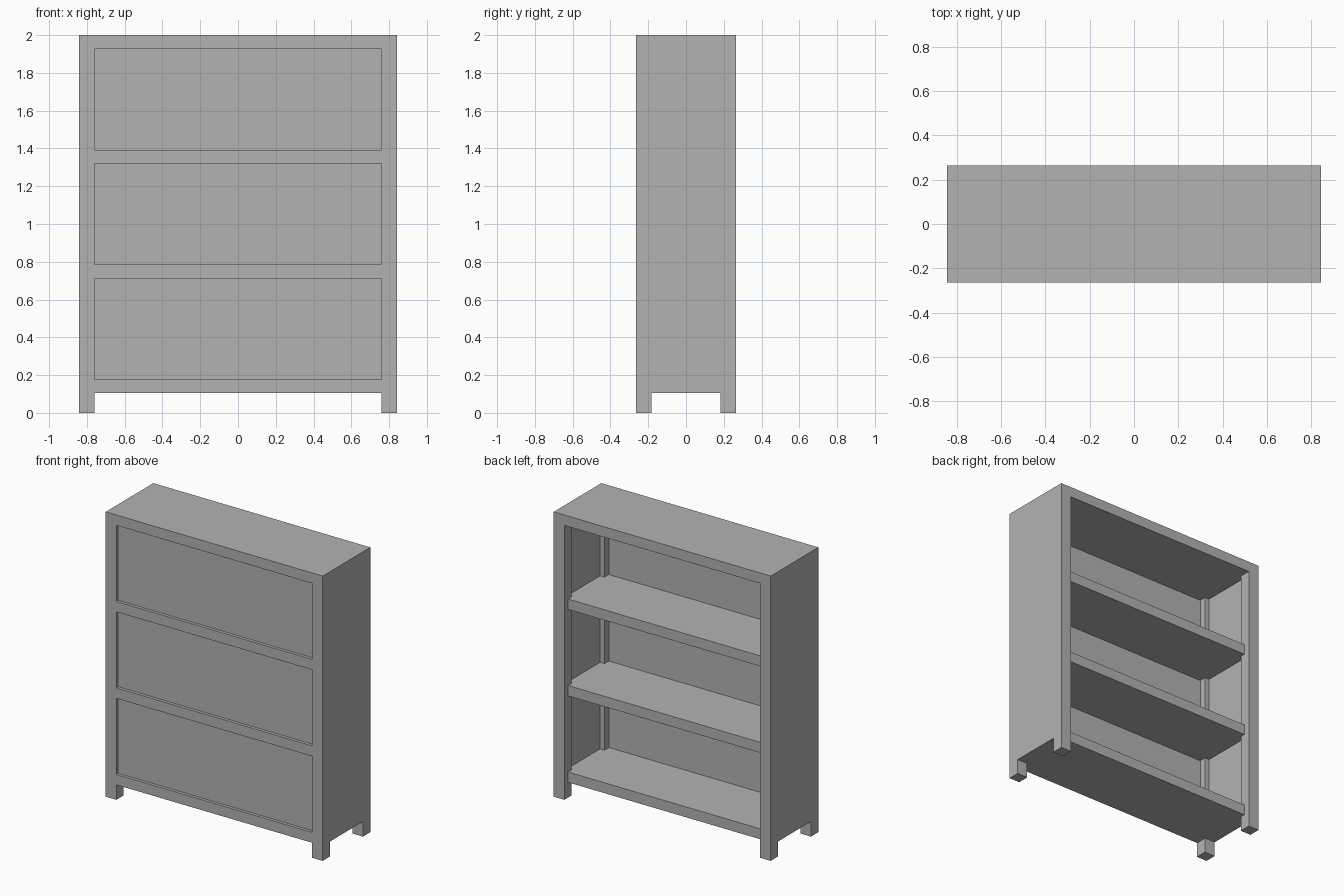
import bpy
import bmesh

default = bpy.data.objects.get("Cube")
if default:
    bpy.data.objects.remove(default, do_unlink=True)

# Overall half sizes and key lines
W, D, H = 0.843, 0.264, 2.0
POST = 0.082              # square post thickness
IX, IY = W - POST, D - POST
WALL_X = 0.795            # inner face of the side walls
BASE_Z, BOARD = 0.105, 0.073
SHELF_BACK = 0.22

grey = bpy.data.materials.new("plain_grey")
grey.use_nodes = True
colour = (0.45, 0.45, 0.45, 1)
grey.diffuse_color = colour
grey.node_tree.nodes["Principled BSDF"].inputs["Base Color"].default_value = colour


def prism(name, outline, z0, z1):
    """Extrude a flat outline from z0 up to z1."""
    bm = bmesh.new()
    face = bm.faces.new([bm.verts.new((x, y, z0)) for x, y in outline])
    made = bmesh.ops.extrude_face_region(bm, geom=[face])["geom"]
    for v in made:
        if isinstance(v, bmesh.types.BMVert):
            v.co.z = z1
    bmesh.ops.recalc_face_normals(bm, faces=bm.faces)
    mesh = bpy.data.meshes.new(name)
    bm.to_mesh(mesh)
    bm.free()
    mesh.materials.append(grey)
    obj = bpy.data.objects.new(name, mesh)
    bpy.context.collection.objects.link(obj)
    return obj


def box(name, x0, x1, y0, y1, z0, z1):
    return prism(name, [(x0, y0), (x1, y0), (x1, y1), (x0, y1)], z0, z1)


# Top board
box("top_board", -W, W, -D, D, H - BOARD, H)

# Corner posts and side walls
for side, s in (("left", 1), ("right", -1)):
    for end, e in (("front", -1), ("back", 1)):
        xs, ys = sorted((s * IX, s * W)), sorted((e * IY, e * D))
        box(f"{end}_{side}_post", *xs, *ys, 0, H - BOARD)
    box(f"{side}_wall", *sorted((s * WALL_X, s * W)), -IY, IY, BASE_Z, H - BOARD)

# Shelves: notched around the posts, their front edges form the rails
half = [(IX, -D), (IX, -IY), (WALL_X, -IY), (WALL_X, IY), (IX, IY), (IX, SHELF_BACK)]
shelf_outline = half + [(-x, y) for x, y in reversed(half)]
step = (H - BOARD - BASE_Z) / 3
for i, level in enumerate(("bottom", "lower", "upper")):
    z = BASE_Z + i * step
    prism(f"{level}_shelf", shelf_outline, z, z + BOARD)
    # Thin recessed panel closing the front of each bay
    box(f"{level}_front_panel", -IX, IX, -D + 0.022, -D + 0.033, z + BOARD, z + step)
